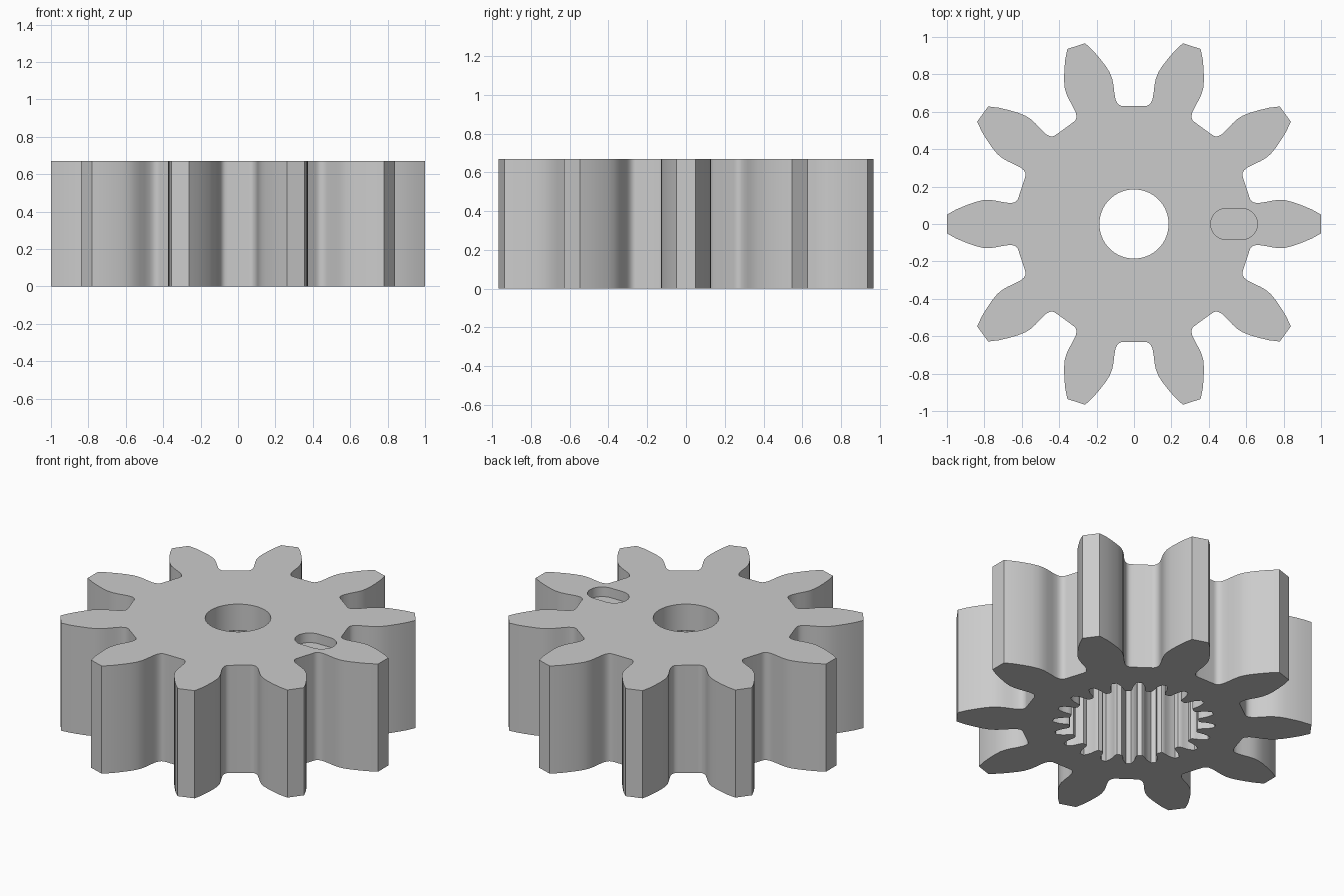
import bpy, bmesh, math
from mathutils import Matrix, Vector

if "Cube" in bpy.data.objects:
    bpy.data.objects.remove(bpy.data.objects["Cube"], do_unlink=True)

HEIGHT = 0.67
PLATE = 0.165      # solid web above the splined socket

grey = bpy.data.materials.new("plain grey")
grey.use_nodes = True
colour = (0.6, 0.6, 0.6, 1)
grey.diffuse_color = colour
grey.node_tree.nodes["Principled BSDF"].inputs["Base Color"].default_value = colour


def gear_outline(teeth, flank):
    """Repeat one tooth; flank lists (distance, half width) from tip to root."""
    lower = [Vector((d, -w)) for d, w in reversed(flank)]
    upper = [Vector((d, w)) for d, w in flank]
    points = []
    for i in range(teeth):
        turn = Matrix.Rotation(math.tau * i / teeth, 2)
        points += [turn @ p for p in lower + upper]
    return points


def slot_outline(cx, half_length, radius, steps=16):
    """Rounded slot along x; a zero half length gives a circle."""
    points = []
    for side in (1, -1):
        for i in range(steps + 1):
            if half_length == 0 and i == steps:
                continue
            a = math.pi * (i / steps - 0.5) + (0 if side == 1 else math.pi)
            points.append(Vector((cx + side * half_length + radius * math.cos(a),
                                  radius * math.sin(a))))
    return points


def prism(name, outline, z0, z1):
    bm = bmesh.new()
    face = bm.faces.new([bm.verts.new((p.x, p.y, z0)) for p in outline])
    top = bmesh.ops.extrude_face_region(bm, geom=[face])["geom"]
    verts = [v for v in top if isinstance(v, bmesh.types.BMVert)]
    bmesh.ops.translate(bm, verts=verts, vec=(0, 0, z1 - z0))
    bmesh.ops.recalc_face_normals(bm, faces=bm.faces)
    mesh = bpy.data.meshes.new(name)
    bm.to_mesh(mesh)
    bm.free()
    mesh.materials.append(grey)
    obj = bpy.data.objects.new(name, mesh)
    bpy.context.collection.objects.link(obj)
    return obj


# Ten-tooth body with undercut flanks and filleted roots
big_flank = [(1, .05), (.95, .078), (.9, .099), (.85, .117), (.81, .127), (.775, .129),
             (.74, .125), (.7, .117), (.665, .112), (.645, .114), (.631, .12),
             (.622, .13), (.617, .143)]
gear = prism("gear_body", gear_outline(10, big_flank), 0, HEIGHT)

# Cutters: splined socket from below, central bore, shallow slot on top
small_flank = [(.457, .014), (.435, .025), (.415, .032), (.39, .035), (.37, .038), (.362, .044)]
cutters = [
    prism("socket_cutter", gear_outline(20, small_flank), -0.1, HEIGHT - PLATE),
    prism("bore_cutter", slot_outline(0, 0, 0.185, 32), 0.3, HEIGHT + 0.1),
    prism("slot_cutter", slot_outline(0.535, 0.042, 0.083), HEIGHT - 0.06, HEIGHT + 0.1),
]
for cutter in cutters:
    cutter.hide_render = True
    mod = gear.modifiers.new(cutter.name, 'BOOLEAN')
    mod.operation = 'DIFFERENCE'
    mod.solver = 'EXACT'
    mod.object = cutter

# Bake the cuts and drop the cutters
depsgraph = bpy.context.evaluated_depsgraph_get()
cut_mesh = bpy.data.meshes.new_from_object(gear.evaluated_get(depsgraph))
gear.modifiers.clear()
gear.data = cut_mesh
for cutter in cutters:
    bpy.data.objects.remove(cutter, do_unlink=True)

# Smooth flanks, crisp rims
for obj in bpy.context.selected_objects:
    obj.select_set(False)
gear.select_set(True)
bpy.context.view_layer.objects.active = gear
bpy.ops.object.shade_smooth_by_angle(angle=math.radians(35))
